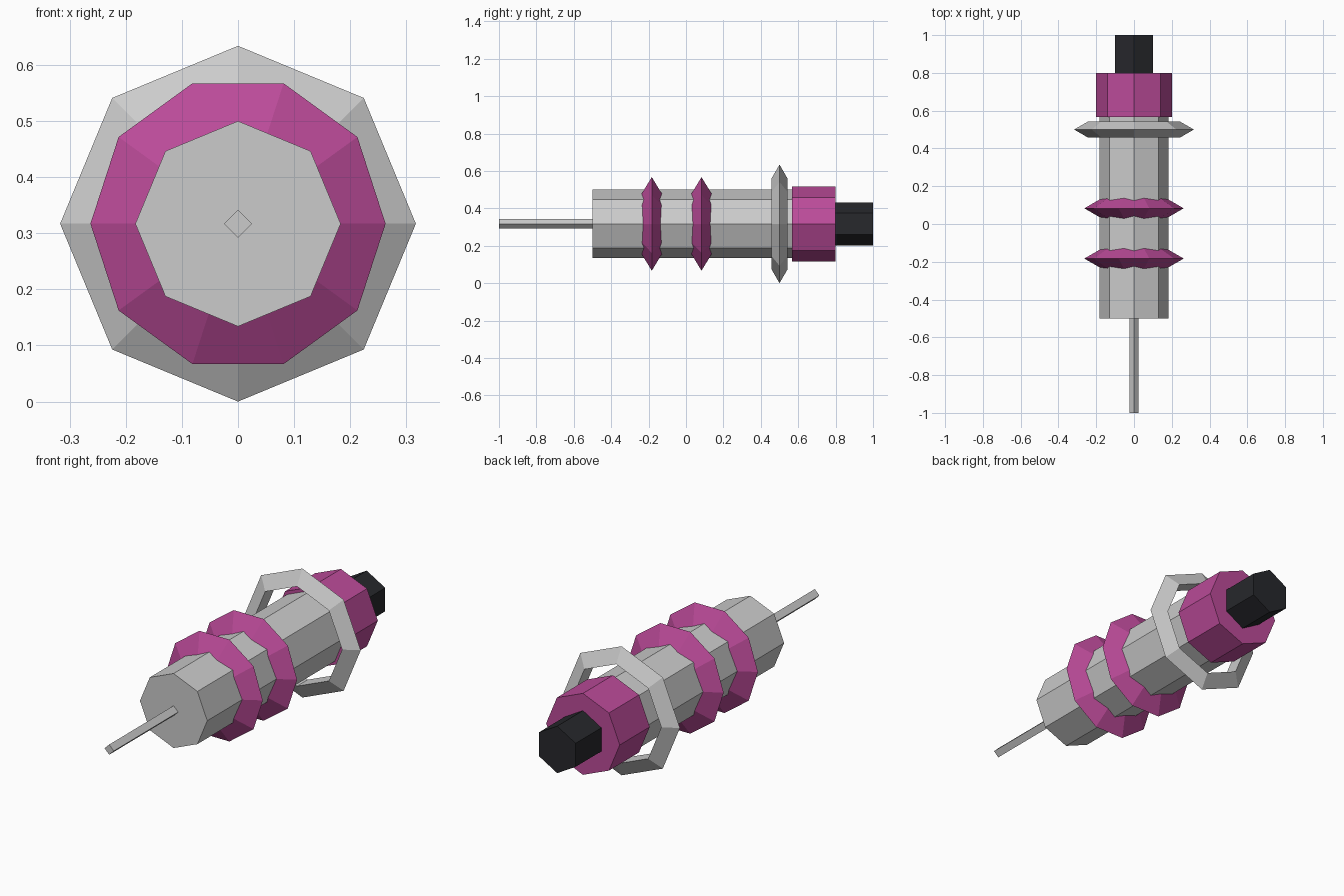
import bpy, bmesh
from math import cos, sin, pi

if "Cube" in bpy.data.objects:
    bpy.data.objects.remove(bpy.data.objects["Cube"])

AXIS_Z = 0.317  # height of the common axis, which runs along y


def material(name, color):
    m = bpy.data.materials.new(name)
    m.diffuse_color = color
    m.use_nodes = True
    m.node_tree.nodes["Principled BSDF"].inputs["Base Color"].default_value = m.diffuse_color
    return m


def finish(name, bm, mat):
    bmesh.ops.recalc_face_normals(bm, faces=bm.faces[:])
    mesh = bpy.data.meshes.new(name)
    bm.to_mesh(mesh)
    bm.free()
    obj = bpy.data.objects.new(name, mesh)
    obj.location.z = AXIS_Z
    bpy.context.collection.objects.link(obj)
    if mat:
        mesh.materials.append(mat)


def turn(name, profile, sides, start=0.0, mat=None, ring=False):
    """Sweep (radius, y) points around the y axis: capped solid or closed ring."""
    bm = bmesh.new()
    loops = []
    for r, y in profile:
        angles = [start + 2 * pi * i / sides for i in range(sides)]
        loops.append([bm.verts.new((r * cos(a), y, r * sin(a))) for a in angles])
    pairs = list(zip(loops, loops[1:]))
    if ring:
        pairs.append((loops[-1], loops[0]))
    else:
        bm.faces.new(loops[0])
        bm.faces.new(loops[-1])
    for a, b in pairs:
        for i in range(sides):
            j = (i + 1) % sides
            bm.faces.new((a[i], a[j], b[j], b[i]))
    finish(name, bm, mat)


def rod(name, radius, y0, y1, sides, start=0.0, mat=None):
    turn(name, [(radius, y0), (radius, y1)], sides, start, mat)


def hoop(name, major, minor, y, sides, mat=None):
    # triangular section with its point facing outwards
    section = [(major + minor * cos(2 * pi * k / 3), y + minor * sin(2 * pi * k / 3))
               for k in range(3)]
    turn(name, section, sides, 0.0, mat, ring=True)


magenta = material("magenta", (0.5, 0.07, 0.32, 1))
black = material("black", (0.02, 0.021, 0.025, 1))

# needle and barrel
rod("needle", 0.025, -1.0, -0.5, 4)
rod("barrel", 0.183, -0.5, 0.57, 8)

# coloured bands round the barrel
for name, y in (("front_band", -0.183), ("rear_band", 0.083)):
    hoop(name, 0.187, 0.076, y, 10, magenta)

# loose guard ring
hoop("guard_ring", 0.269, 0.048, 0.5, 8)

# collar and end plug
rod("collar", 0.2, 0.567, 0.8, 8, 0.0, magenta)
rod("end_plug", 0.1155, 0.8, 1.0, 6, pi / 2, black)
